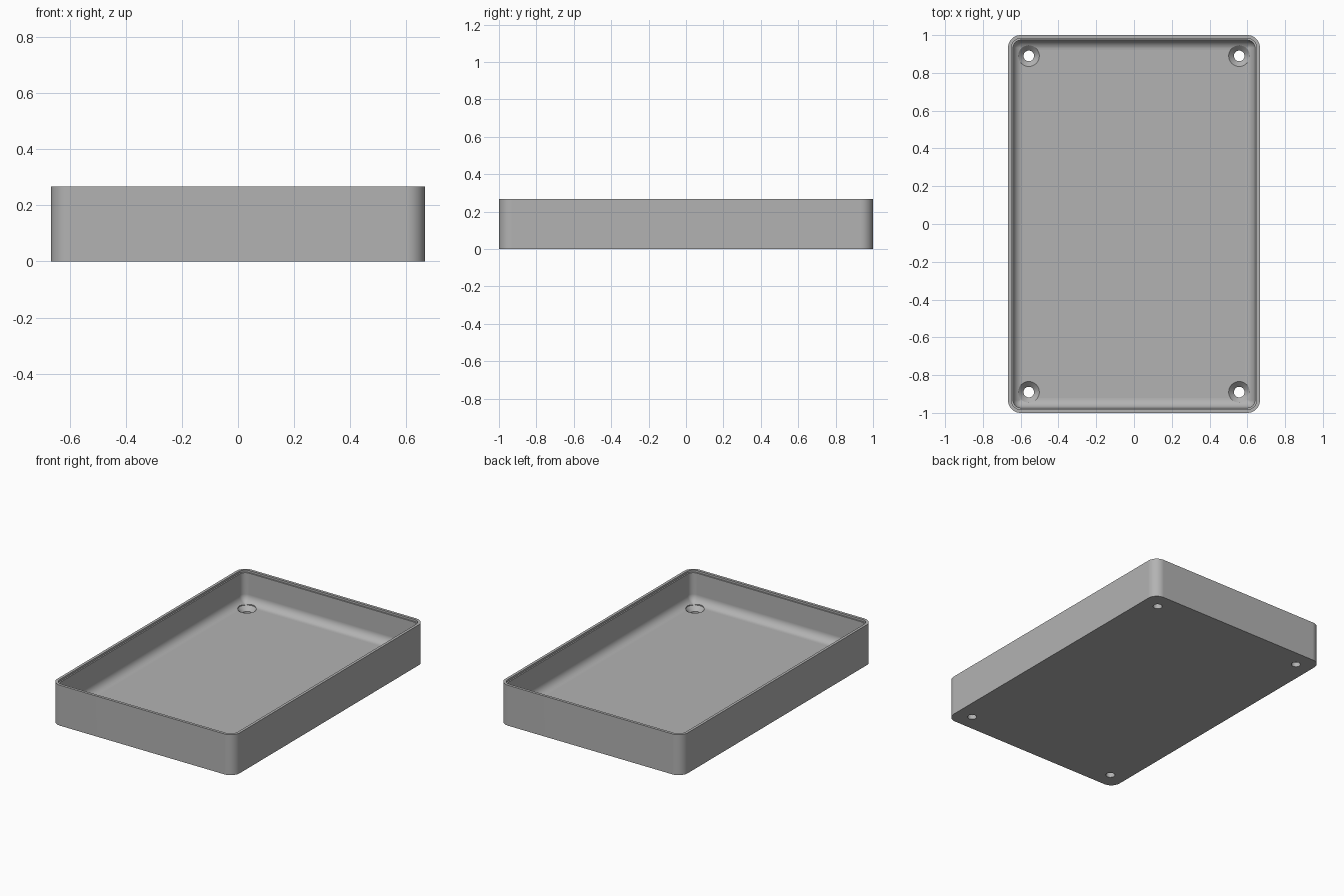
import bpy, bmesh, math

if "Cube" in bpy.data.objects:
    bpy.data.objects.remove(bpy.data.objects["Cube"])

HALF_X, HALF_Y, HEIGHT = 0.667, 1.0, 0.267
CORNER, WALL, FLOOR, FILLET = 0.067, 0.027, 0.06, 0.053
LIP, LIP_DEPTH = 0.018, 0.013
HOLE_X, HOLE_Y = 0.557, 0.89
SEGMENTS = 10

gray = bpy.data.materials.new("gray plastic")
gray.use_nodes = True
gray.diffuse_color = (0.45, 0.45, 0.45, 1)
gray.node_tree.nodes["Principled BSDF"].inputs["Base Color"].default_value = gray.diffuse_color


def rounded_ring(bm, inset, z):
    """Rounded rectangle of vertices, inset from the outer wall."""
    radius = max(CORNER - inset, 0.006)
    ring = []
    for i, (sx, sy) in enumerate([(1, 1), (-1, 1), (-1, -1), (1, -1)]):
        cx = sx * (HALF_X - inset - radius)
        cy = sy * (HALF_Y - inset - radius)
        for k in range(SEGMENTS + 1):
            a = math.pi / 2 * (i + k / SEGMENTS)
            ring.append(bm.verts.new((cx + radius * math.cos(a), cy + radius * math.sin(a), z)))
    return ring


def loft(name, rings_of):
    """Closed skin through a list of vertex rings."""
    bm = bmesh.new()
    rings = rings_of(bm)
    n = len(rings[0])
    for a, b in zip(rings, rings[1:]):
        for i in range(n):
            j = (i + 1) % n
            bm.faces.new((a[i], a[j], b[j], b[i]))
    bm.faces.new(rings[0][::-1])
    bm.faces.new(rings[-1])
    bmesh.ops.recalc_face_normals(bm, faces=bm.faces[:])
    mesh = bpy.data.meshes.new(name)
    bm.to_mesh(mesh)
    bm.free()
    mesh.materials.append(gray)
    obj = bpy.data.objects.new(name, mesh)
    bpy.context.collection.objects.link(obj)
    return obj


# Tray profile: outer wall, stepped rim, inner wall, floor fillet
profile = [(0, 0), (0, HEIGHT), (LIP, HEIGHT), (LIP, HEIGHT - LIP_DEPTH), (WALL, HEIGHT - LIP_DEPTH)]
for k in range(9):
    a = math.pi / 2 * k / 8
    profile.append((WALL + FILLET * (1 - math.cos(a)), FLOOR + FILLET * (1 - math.sin(a))))
tray = loft("tray", lambda bm: [rounded_ring(bm, i, z) for i, z in profile])

# Countersunk screw holes in the four corners
hole_profile = [(0.028, -0.05), (0.028, FLOOR - 0.028), (0.056, FLOOR), (0.056, FLOOR + 0.06)]


def hole_rings(cx, cy):
    def make(bm):
        return [[bm.verts.new((cx + r * math.cos(t * math.tau / 32), cy + r * math.sin(t * math.tau / 32), z))
                 for t in range(32)] for r, z in hole_profile]
    return make


bpy.context.view_layer.objects.active = tray
tray.select_set(True)
for sx in (-1, 1):
    for sy in (-1, 1):
        cutter = loft("hole_cutter", hole_rings(sx * HOLE_X, sy * HOLE_Y))
        cutter.hide_render = True
        cut = tray.modifiers.new("screw_hole", 'BOOLEAN')
        cut.operation = 'DIFFERENCE'
        cut.solver = 'EXACT'
        cut.object = cutter
        bpy.ops.object.modifier_apply(modifier=cut.name)
        bpy.data.objects.remove(cutter)

# Smooth rounded parts, keep flat faces flat
bpy.ops.object.shade_smooth_by_angle(angle=math.radians(30))
weighted = tray.modifiers.new("weighted_normals", 'WEIGHTED_NORMAL')
weighted.keep_sharp = True
